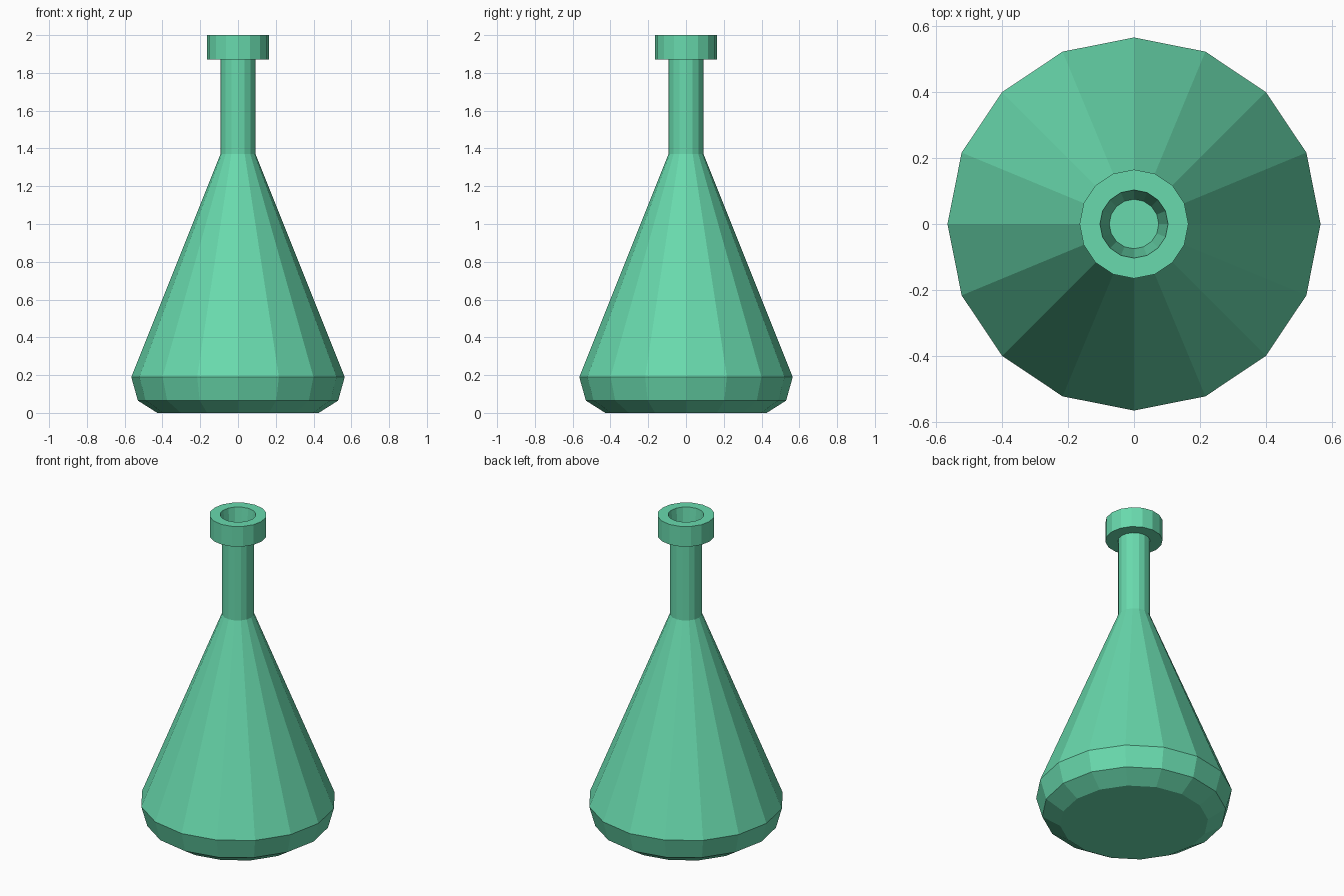
import bpy, bmesh
from math import cos, sin, tau

if "Cube" in bpy.data.objects:
    bpy.data.objects.remove(bpy.data.objects["Cube"])

SIDES = 16


def lathe(name, profile, mat):
    """Spin (radius, height) points around z, capping both ends, flat shaded."""
    bm = bmesh.new()
    rings = [[bm.verts.new((r * cos(tau * i / SIDES), r * sin(tau * i / SIDES), z))
              for i in range(SIDES)] for r, z in profile]
    for a, b in zip(rings, rings[1:]):
        for i in range(SIDES):
            j = (i + 1) % SIDES
            bm.faces.new((a[i], a[j], b[j], b[i]))
    bm.faces.new(rings[0][::-1])
    bm.faces.new(rings[-1])
    bmesh.ops.recalc_face_normals(bm, faces=bm.faces)
    mesh = bpy.data.meshes.new(name)
    bm.to_mesh(mesh)
    bm.free()
    mesh.materials.append(mat)
    obj = bpy.data.objects.new(name, mesh)
    bpy.context.collection.objects.link(obj)
    return obj


glass = bpy.data.materials.new("green_glass")
glass.diffuse_color = (0.14, 0.70, 0.42, 1)
glass.use_nodes = True
glass.node_tree.nodes["Principled BSDF"].inputs["Base Color"].default_value = glass.diffuse_color

lathe("flask", [
    (0.427, 0.0), (0.53, 0.065), (0.565, 0.19),     # rounded base
    (0.093, 1.37), (0.093, 1.872),                  # cone and neck
    (0.165, 1.872), (0.165, 2.0), (0.103, 2.0),     # lip
    (0.075, 1.75),                                  # tapered mouth
], glass)
